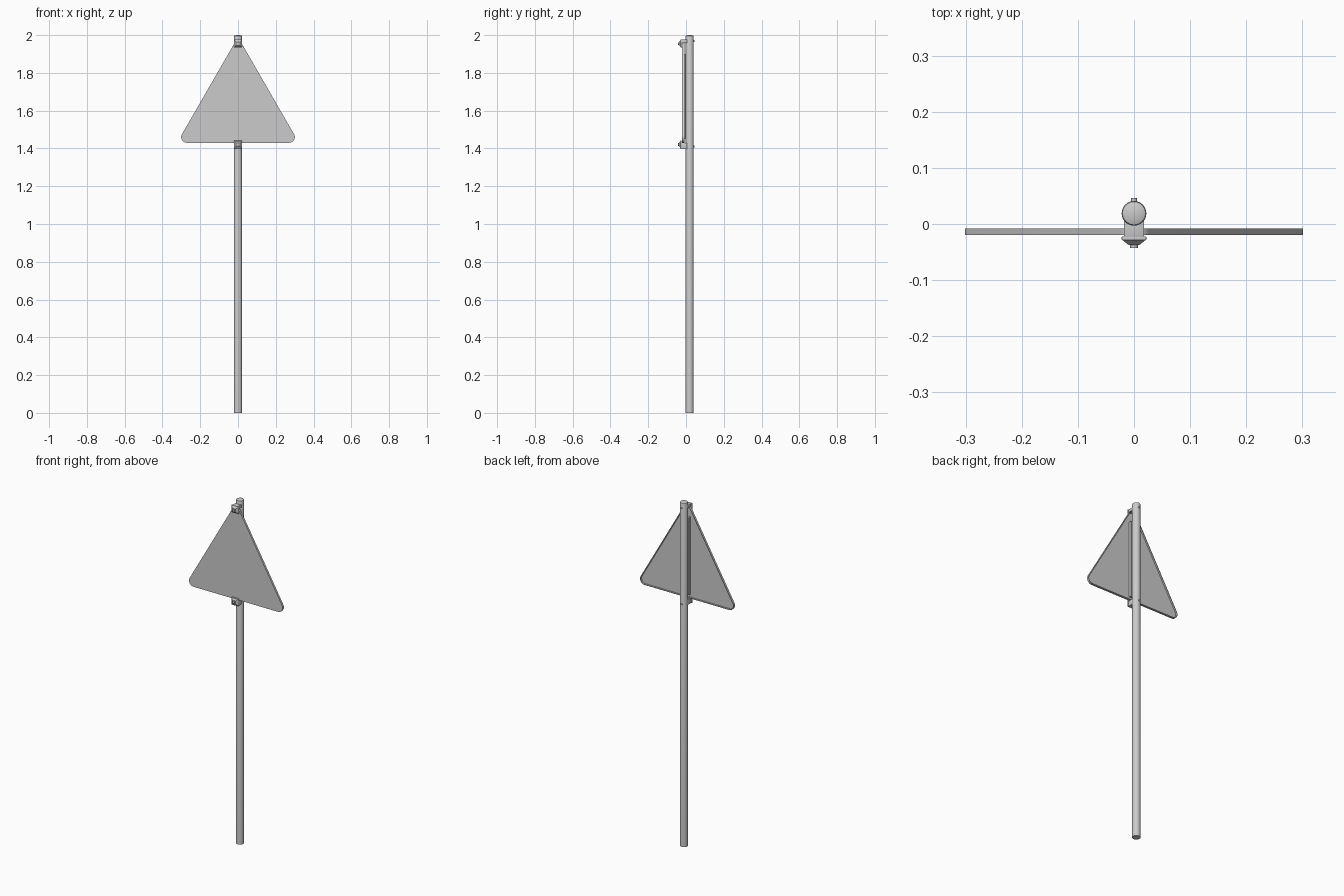
import bpy, bmesh
from math import sin, cos, pi, radians
from mathutils import Matrix, Vector

if "Cube" in bpy.data.objects:
    bpy.data.objects.remove(bpy.data.objects["Cube"])


def finish(name, bm, angle=35):
    bmesh.ops.recalc_face_normals(bm, faces=bm.faces[:])
    me = bpy.data.meshes.new(name)
    bm.to_mesh(me)
    bm.free()
    ob = bpy.data.objects.new(name, me)
    bpy.context.collection.objects.link(ob)
    bpy.ops.object.select_all(action='DESELECT')
    bpy.context.view_layer.objects.active = ob
    ob.select_set(True)
    bpy.ops.object.shade_smooth_by_angle(angle=radians(angle))
    return ob


def box(name, x, y, z, bevel=0.0):
    bm = bmesh.new()
    size = Vector((x[1] - x[0], y[1] - y[0], z[1] - z[0]))
    mid = Vector((sum(x), sum(y), sum(z))) / 2
    bmesh.ops.create_cube(bm, size=1, matrix=Matrix.Translation(mid) @ Matrix.Diagonal((*size, 1)))
    if bevel:
        bmesh.ops.bevel(bm, geom=bm.edges[:], offset=bevel, segments=2, profile=0.5, affect='EDGES')
    return finish(name, bm)


def rod_y(name, r, y0, y1, z, sides):
    bm = bmesh.new()
    m = Matrix.Translation((0, (y0 + y1) / 2, z)) @ Matrix.Rotation(pi / 2, 4, 'X')
    bmesh.ops.create_cone(bm, cap_ends=True, segments=sides, radius1=r, radius2=r, depth=y1 - y0, matrix=m)
    return finish(name, bm)


def triangle(r):
    # rounded triangle around three fixed corner centres
    pts = []
    for cx, cz, a0 in ((0.271, 1.46, -90), (0, 1.93, 30), (-0.271, 1.46, 150)):
        for i in range(13):
            a = radians(a0 + 10 * i)
            pts.append((cx + r * cos(a), cz + r * sin(a)))
    return pts


# Pole with a slightly rounded top, turned from a profile
bm = bmesh.new()
profile = [(0.022, 0), (0.022, 1.992), (0.0205, 1.9965), (0.015, 1.999)]
N = 32
rings = [[bm.verts.new((r * cos(2 * pi * i / N), 0.019 + r * sin(2 * pi * i / N), z)) for i in range(N)]
         for r, z in profile]
tip = bm.verts.new((0, 0.019, 2.0))
for a, b in zip(rings, rings[1:]):
    for i in range(N):
        bm.faces.new((a[i], a[(i + 1) % N], b[(i + 1) % N], b[i]))
for i in range(N):
    bm.faces.new((rings[-1][i], rings[-1][(i + 1) % N], tip))
bm.faces.new(rings[0])
finish("pole", bm)

# Sign panel: flat front with a rim folded towards the back
bm = bmesh.new()
loops = [[bm.verts.new((x, y, z)) for x, z in triangle(r)]
         for r, y in ((0.030, -0.020), (0.030, -0.008), (0.026, -0.008), (0.026, -0.017))]
for a, b in zip(loops, loops[1:]):
    for i in range(len(a)):
        j = (i + 1) % len(a)
        bm.faces.new((a[i], a[j], b[j], b[i]))
bm.faces.new(loops[0])
bm.faces.new(loops[-1])
finish("sign_panel", bm)

# Upright stiffener between panel and pole
box("stiffener", (-0.018, 0.018), (-0.017, -0.002), (1.45, 1.90))

# Clamps gripping the panel at its top and bottom edges
for name, arm_z, lip_z, screw_z, bolt_z in (
        ("top", (1.959, 1.977), (1.934, 1.977), 1.954, 1.968),
        ("bottom", (1.397, 1.428), (1.397, 1.441), 1.421, 1.410)):
    box(name + "_clamp_arm", (-0.018, 0.018), (-0.024, 0.012), arm_z, 0.0015)
    box(name + "_clamp_lip", (-0.022, 0.022), (-0.029, -0.022), lip_z, 0.0015)
    # tapered boss in front of the lip
    bm = bmesh.new()
    rows = []
    for hx, hz, y in ((0.020, 0.018, -0.029), (0.010, 0.009, -0.037)):
        zc = sum(lip_z) / 2 if y > -0.03 else screw_z
        rows.append([bm.verts.new((sx * hx, y, zc + sz * hz))
                     for sx, sz in ((-1, -1), (1, -1), (1, 1), (-1, 1))])
    for i in range(4):
        j = (i + 1) % 4
        bm.faces.new((rows[0][i], rows[0][j], rows[1][j], rows[1][i]))
    bm.faces.new(rows[0])
    bm.faces.new(rows[1])
    finish(name + "_clamp_boss", bm)
    rod_y(name + "_front_screw", 0.007, -0.043, -0.036, screw_z, 12)
    rod_y(name + "_rear_bolt", 0.005, 0.0, 0.046, bolt_z, 12)
